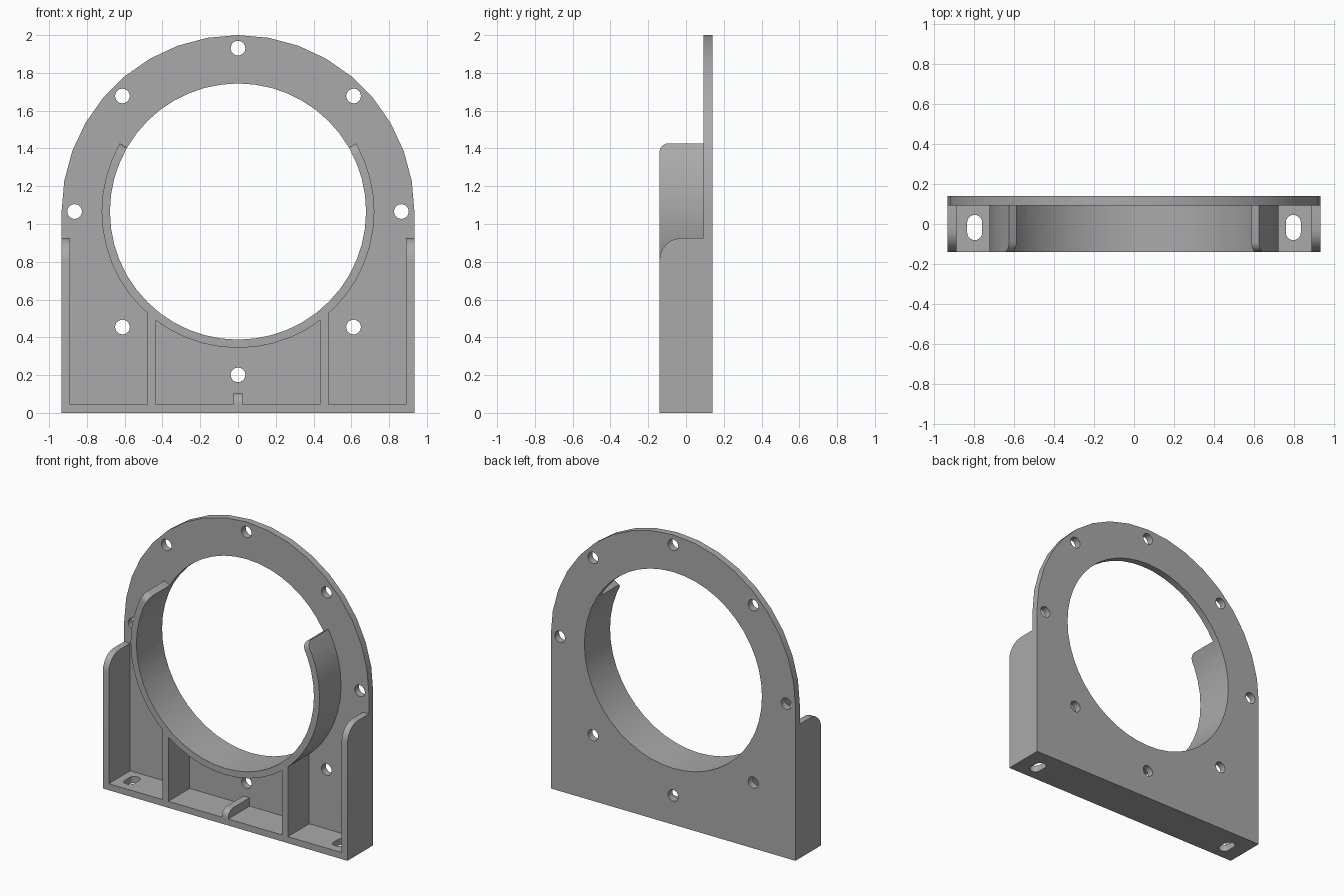
import bpy, bmesh, math

cube = bpy.data.objects.get("Cube")
if cube:
    bpy.data.objects.remove(cube, do_unlink=True)

FRONT, PLATE, BACK = -0.14, 0.093, 0.14   # depth planes
HALF_W, CENTRE_Z = 0.934, 1.066
BORE_R, COLLAR_R, BOLT_R = 0.678, 0.722, 0.865
WALL = 0.045

grey = bpy.data.materials.new("grey plastic")
grey.use_nodes = True
colour = (0.4, 0.4, 0.4, 1)
grey.diffuse_color = colour
grey.node_tree.nodes["Principled BSDF"].inputs["Base Color"].default_value = colour


def arc(cx, cy, r, start, end, steps):
    angles = [math.radians(start + (end - start) * i / steps) for i in range(steps + 1)]
    return [(cx + r * math.cos(a), cy + r * math.sin(a)) for a in angles]


def circle(cx, cy, r, steps):
    return arc(cx, cy, r, 0, 360, steps)[:-1]


def rect(x0, x1, z0, z1):
    return [(x0, z0), (x1, z0), (x1, z1), (x0, z1)]


def prism(name, outline, near, far, axis="y", round_above=None, radius=0):
    """Extrude an outline; optionally round its front edges above a height."""
    bm = bmesh.new()
    place = (lambda u, v, d: (u, d, v)) if axis == "y" else (lambda u, v, d: (u, v, d))
    face = bm.faces.new([bm.verts.new(place(u, v, near)) for u, v in outline])
    out = bmesh.ops.extrude_face_region(bm, geom=[face])
    shift = place(0, 0, far - near)
    moved = [g for g in out["geom"] if isinstance(g, bmesh.types.BMVert)]
    bmesh.ops.translate(bm, verts=moved, vec=shift)
    bmesh.ops.recalc_face_normals(bm, faces=bm.faces)
    if round_above is not None:
        edges = [e for e in bm.edges
                 if all(abs(v.co.y - near) < 1e-4 and v.co.z > round_above for v in e.verts)]
        bmesh.ops.bevel(bm, geom=edges, offset=radius, segments=6, profile=0.5,
                        affect="EDGES")
    mesh = bpy.data.meshes.new(name)
    bm.to_mesh(mesh)
    bm.free()
    mesh.materials.append(grey)
    obj = bpy.data.objects.new(name, mesh)
    bpy.context.collection.objects.link(obj)
    return obj


def combine(target, tool, operation):
    mod = target.modifiers.new(tool.name, "BOOLEAN")
    mod.operation, mod.solver, mod.object = operation, "EXACT", tool
    bpy.context.view_layer.objects.active = target
    bpy.ops.object.modifier_apply(modifier=mod.name)
    bpy.data.objects.remove(tool, do_unlink=True)


# Arched back plate
bracket = prism("mounting_bracket",
                [(-HALF_W, 0), (HALF_W, 0)] + arc(0, CENTRE_Z, HALF_W, 0, 180, 18),
                PLATE, BACK)
combine(bracket, prism("bore", circle(0, CENTRE_Z, BORE_R, 48), -1, 1), "DIFFERENCE")

# Base, side walls, ribs and centre tab
parts = [prism("base", rect(-HALF_W, HALF_W, 0, WALL), FRONT, BACK),
         prism("centre_tab", rect(-0.024, 0.024, 0, 0.103), FRONT, BACK - 0.02,
               round_above=0.1, radius=0.05)]
for side in (-1, 1):
    x0, x1 = sorted((side * (HALF_W - WALL), side * HALF_W))
    parts.append(prism("side_wall", rect(x0, x1, 0, 0.925), FRONT, BACK,
                       round_above=0.9, radius=0.115))
    x0, x1 = sorted((side * 0.434, side * 0.479))
    parts.append(prism("rib", rect(x0, x1, 0, 0.535), FRONT, BACK - 0.02))

# Open collar around the bore, with rounded front corners at its ends
parts.append(prism("collar",
                   arc(0, CENTRE_Z, COLLAR_R, -210, 30, 32)
                   + arc(0, CENTRE_Z, BORE_R, 30, -210, 32),
                   FRONT, BACK, round_above=1.38, radius=0.05))
for part in parts:
    combine(bracket, part, "UNION")

# Ring of bolt holes
for i in range(8):
    a = math.radians(45 * i)
    hole = circle(BOLT_R * math.cos(a), CENTRE_Z + BOLT_R * math.sin(a), 0.039, 20)
    combine(bracket, prism("bolt_hole", hole, 0.05, 1), "DIFFERENCE")

# Slotted holes through the base
for side in (-1, 1):
    slot = (arc(side * 0.797, 0.008, 0.0375, 0, 180, 10)
            + arc(side * 0.797, -0.043, 0.0375, 180, 360, 10))
    combine(bracket, prism("base_slot", slot, -0.1, 0.1, axis="z"), "DIFFERENCE")

# Smooth the curved walls, keep corners sharp
bpy.ops.object.select_all(action="DESELECT")
bracket.select_set(True)
bpy.context.view_layer.objects.active = bracket
bpy.ops.object.shade_smooth_by_angle(angle=math.radians(30))
